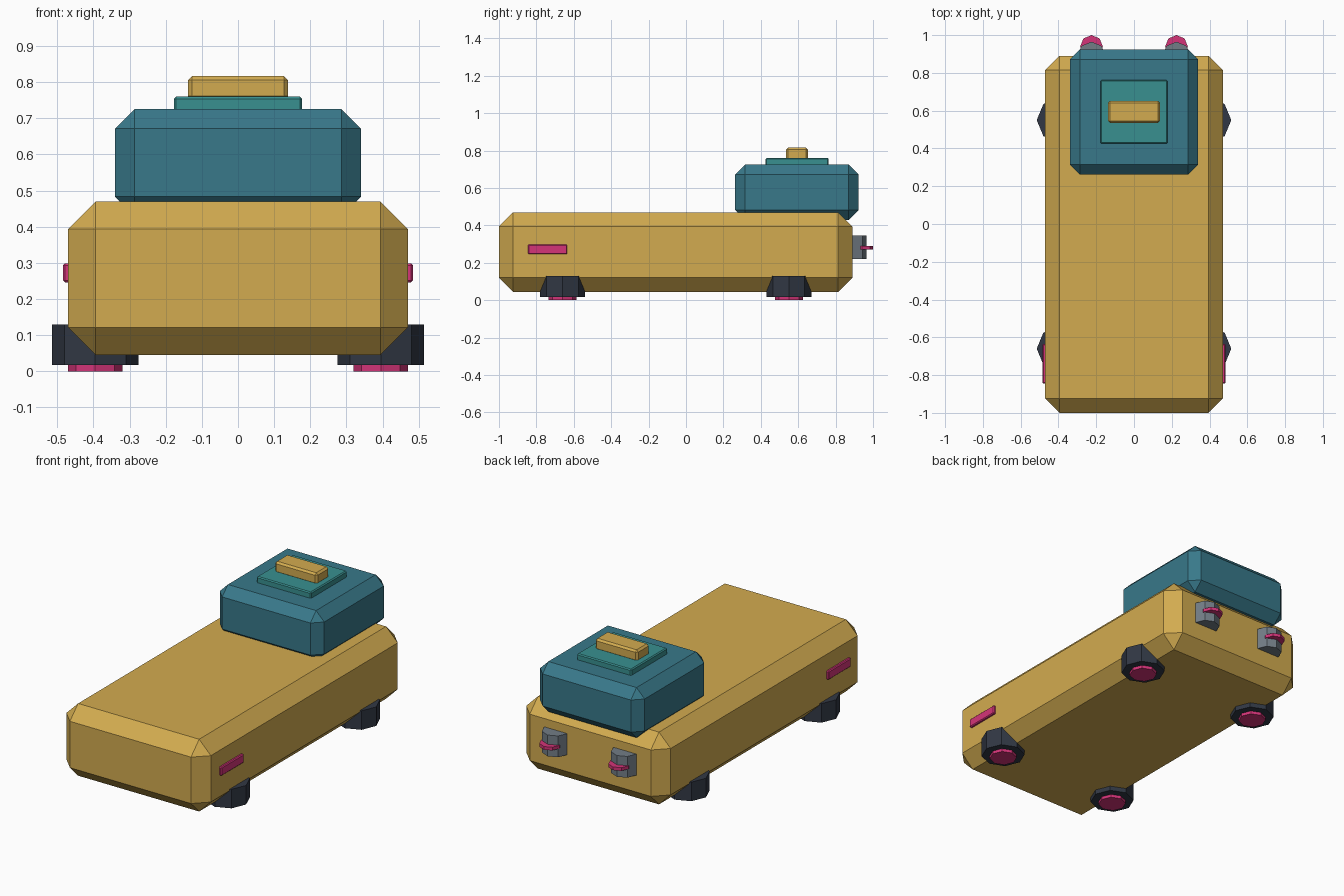
import bpy
import bmesh
import math
from mathutils import Matrix, Vector

if "Cube" in bpy.data.objects:
    bpy.data.objects.remove(bpy.data.objects["Cube"], do_unlink=True)


def material(name, r, g, b):
    mat = bpy.data.materials.new(name)
    mat.use_nodes = True
    mat.diffuse_color = (r, g, b, 1)
    mat.node_tree.nodes["Principled BSDF"].inputs["Base Color"].default_value = (r, g, b, 1)
    return mat


gold = material("gold", 0.65, 0.41, 0.08)
deep_teal = material("deep teal", 0.04, 0.19, 0.255)
light_teal = material("light teal", 0.04, 0.28, 0.28)
pink = material("pink", 0.66, 0.034, 0.19)
charcoal = material("charcoal", 0.031, 0.039, 0.058)
grey = material("grey", 0.17, 0.205, 0.24)


def finish(name, bm, mat):
    mesh = bpy.data.meshes.new(name)
    bm.to_mesh(mesh)
    bm.free()
    mesh.materials.append(mat)
    obj = bpy.data.objects.new(name, mesh)
    bpy.context.collection.objects.link(obj)
    return obj


def box(name, low, high, chamfer, mat):
    """Box between two corners with every edge chamfered."""
    low, high = Vector(low), Vector(high)
    bm = bmesh.new()
    bmesh.ops.create_cube(bm, size=1)
    bmesh.ops.scale(bm, vec=high - low, verts=bm.verts)
    bmesh.ops.translate(bm, vec=(low + high) / 2, verts=bm.verts)
    obj = finish(name, bm, mat)
    mod = obj.modifiers.new("chamfer", 'BEVEL')
    mod.width = chamfer
    mod.segments = 1
    return obj


def octagon(name, x, y, bottom, top, radius, mat):
    """Upright eight-sided prism with a corner pointing along x."""
    bm = bmesh.new()
    bmesh.ops.create_cone(bm, cap_ends=True, segments=8, radius1=radius,
                          radius2=radius, depth=top - bottom,
                          matrix=Matrix.Translation((x, y, (bottom + top) / 2)))
    # make sure a corner, not a flat, faces along x
    if max(v.co.x for v in bm.verts) - x < radius * 0.97:
        bmesh.ops.rotate(bm, cent=(x, y, 0), verts=bm.verts,
                         matrix=Matrix.Rotation(math.pi / 8, 3, 'Z'))
    return finish(name, bm, mat)


# Body and the stacked blocks on its back end
box("body", (-0.47, -1.0, 0.045), (0.47, 0.89, 0.47), 0.076, gold)
box("cabin", (-0.34, 0.263, 0.43), (0.34, 0.923, 0.725), 0.053, deep_teal)
box("roof_plate", (-0.177, 0.425, 0.715), (0.177, 0.763, 0.76), 0.006, light_teal)
box("roof_block", (-0.138, 0.535, 0.75), (0.138, 0.652, 0.817), 0.011, gold)

for side, s in (("left", 1), ("right", -1)):
    # Feet with pads underneath
    for end, y in (("front", -0.66), ("rear", 0.55)):
        octagon(f"{end}_{side}_foot", s * 0.395, y, 0.018, 0.13, 0.12, charcoal)
        octagon(f"{end}_{side}_foot_pad", s * 0.395, y, 0, 0.03, 0.075, pink)
    # Side marker
    xs = sorted((s * 0.45, s * 0.484))
    box(f"{side}_marker", (xs[0], -0.845, 0.246), (xs[1], -0.635, 0.298), 0.005, pink)
    # Rear fitting with a thin disc
    octagon(f"{side}_rear_bracket", s * 0.225, 0.89, 0.22, 0.345, 0.075, grey)
    octagon(f"{side}_rear_disc", s * 0.225, 0.94, 0.272, 0.291, 0.06, pink)
